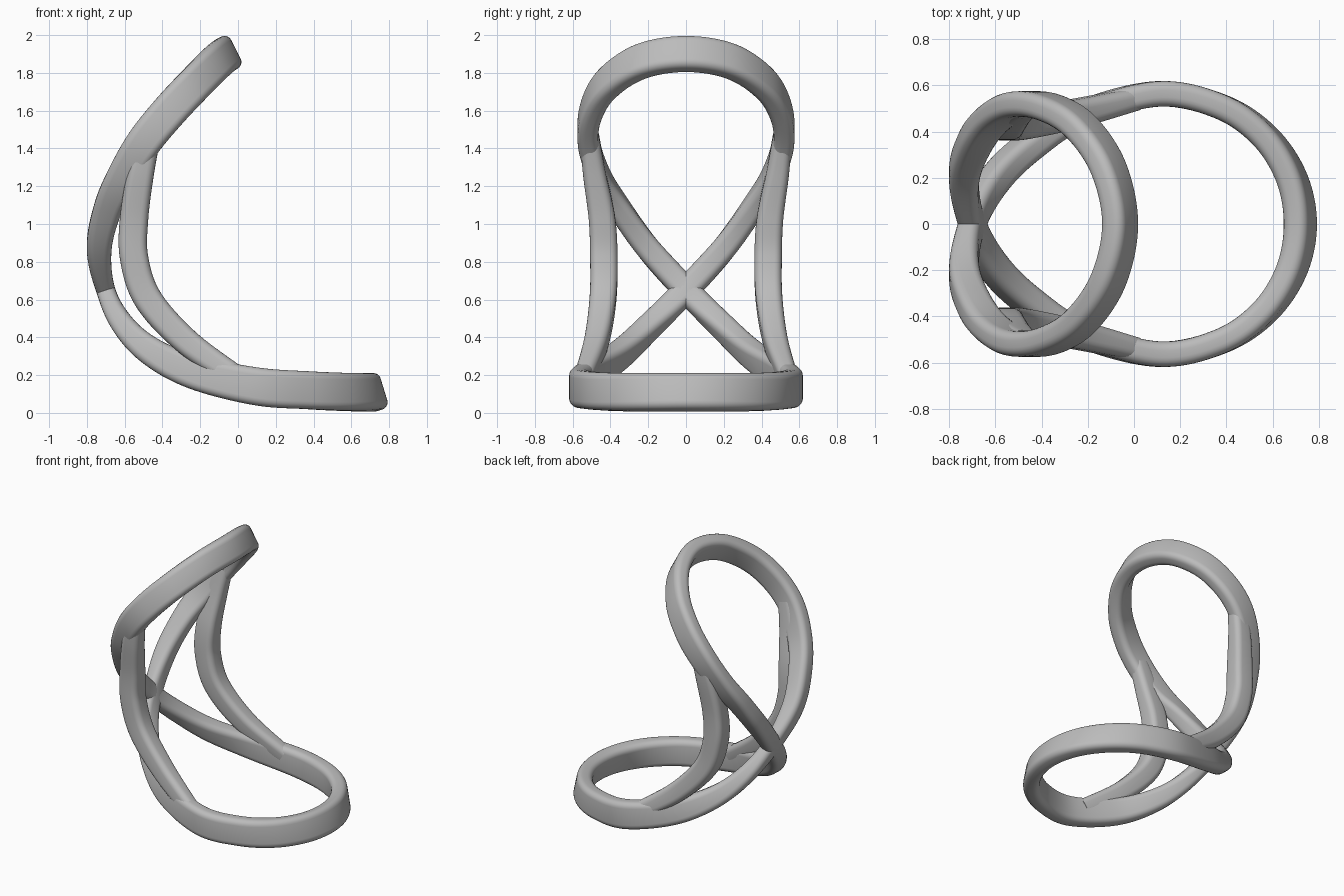
import bpy, bmesh, math
from mathutils import Vector

old = bpy.data.objects.get("Cube")
if old:
    bpy.data.objects.remove(old)

grey = bpy.data.materials.new("plain_grey")
grey.use_nodes = True
colour = (0.5, 0.5, 0.5, 1)
grey.diffuse_color = colour
grey.node_tree.nodes["Principled BSDF"].inputs["Base Color"].default_value = colour


def spline(keys, closed, steps=10):
    """Catmull-Rom through keys of position, depth direction and section size."""
    n, out = len(keys), []
    for i in range(n if closed else n - 1):
        pick = lambda j: Vector(keys[j % n] if closed else keys[max(0, min(n - 1, j))])
        a, b, c, d = (pick(i + k) for k in (-1, 0, 1, 2))
        for s in range(steps):
            t = s / steps
            out.append(0.5 * (2 * b + (c - a) * t + (2 * a - 5 * b + 4 * c - d) * t * t
                              + (3 * b - a - 3 * c + d) * t ** 3))
    if not closed:
        out.append(Vector(keys[-1]))
    return out


def rounded_section(w, h, radius=0.04, arc=5):
    """Rounded rectangle, w across and h deep."""
    pts = []
    for q, (sx, sy) in enumerate(((1, 1), (-1, 1), (-1, -1), (1, -1))):
        for k in range(arc + 1):
            a = math.pi / 2 * (q + k / arc)
            pts.append((sx * (w / 2 - radius) + radius * math.cos(a),
                        sy * (h / 2 - radius) + radius * math.sin(a)))
    return pts


def sweep(name, keys, closed):
    path = spline(keys, closed)
    n, bm, rings = len(path), bmesh.new(), []
    for i, p in enumerate(path):
        before = path[(i - 1) % n if closed else max(i - 1, 0)]
        after = path[(i + 1) % n if closed else min(i + 1, n - 1)]
        tangent = (Vector(after[:3]) - Vector(before[:3])).normalized()
        deep = Vector((math.cos(p[3]), 0, math.sin(p[3])))
        deep = (deep - tangent * deep.dot(tangent)).normalized()
        side = tangent.cross(deep)
        rings.append([bm.verts.new(Vector(p[:3]) + side * u + deep * v)
                      for u, v in rounded_section(p[4], p[5])])
    m = len(rings[0])
    for i in range(n if closed else n - 1):
        r, s = rings[i], rings[(i + 1) % n]
        for k in range(m):
            bm.faces.new((r[k], r[(k + 1) % m], s[(k + 1) % m], s[k]))
    if not closed:
        bm.faces.new(rings[0])
        bm.faces.new(rings[-1])
    bmesh.ops.recalc_face_normals(bm, faces=bm.faces)
    mesh = bpy.data.meshes.new(name)
    bm.to_mesh(mesh)
    bm.free()
    mesh.materials.append(grey)
    obj = bpy.data.objects.new(name, mesh)
    bpy.context.collection.objects.link(obj)
    bpy.ops.object.select_all(action='DESELECT')
    obj.select_set(True)
    bpy.context.view_layer.objects.active = obj
    bpy.ops.object.shade_smooth_by_angle(angle=math.radians(40))
    return obj


def key(x, y, z, degrees, w, h):
    return (x, y, z, math.radians(degrees), w, h)


def flip(k):
    return (k[0], -k[1]) + tuple(k[2:])


# Figure-eight band: crossing point, half of the upper loop, half of the lower loop
crossing = key(-0.70, 0, 0.65, 17, 0.135, 0.10)
upper = [key(-0.735, 0.2, 0.87, 0, 0.13, 0.13),
         key(-0.69, 0.35, 1.08, -14, 0.12, 0.15),
         key(-0.61, 0.455, 1.25, -26, 0.11, 0.17),
         key(-0.50, 0.515, 1.43, -35, 0.11, 0.185),
         key(-0.37, 0.505, 1.59, -45, 0.11, 0.19),
         key(-0.23, 0.42, 1.74, -54, 0.11, 0.19),
         key(-0.11, 0.24, 1.86, -60, 0.11, 0.19)]
top = key(-0.06, 0, 1.90, -63, 0.11, 0.19)
lower = [key(-0.61, 0.18, 0.47, 41, 0.13, 0.12),
         key(-0.46, 0.33, 0.325, 56, 0.12, 0.15),
         key(-0.23, 0.475, 0.215, 72, 0.11, 0.18),
         key(0.1, 0.563, 0.14, 84, 0.11, 0.2),
         key(0.37, 0.51, 0.12, 92, 0.11, 0.2),
         key(0.56, 0.385, 0.111, 99, 0.11, 0.2),
         key(0.68, 0.205, 0.109, 104, 0.11, 0.2)]
front = key(0.72, 0, 0.109, 107, 0.11, 0.2)


def loop(half, tip):
    return [crossing] + half + [tip] + [flip(k) for k in reversed(half)]


sweep("figure_eight_band", loop(upper, top) + loop(lower, front), True)

# Side struts joining the two loops
strut = [key(-0.47, 0.51, 1.46, -30, 0.10, 0.12),
         key(-0.515, 0.485, 1.27, -15, 0.12, 0.14),
         key(-0.55, 0.445, 1.03, -4, 0.14, 0.15),
         key(-0.55, 0.435, 0.82, 8, 0.145, 0.15),
         key(-0.475, 0.44, 0.60, 30, 0.14, 0.15),
         key(-0.27, 0.475, 0.375, 48, 0.125, 0.14),
         key(0.0, 0.54, 0.185, 58, 0.10, 0.12)]
sweep("left_strut", strut, False)
sweep("right_strut", [flip(k) for k in strut], False)
